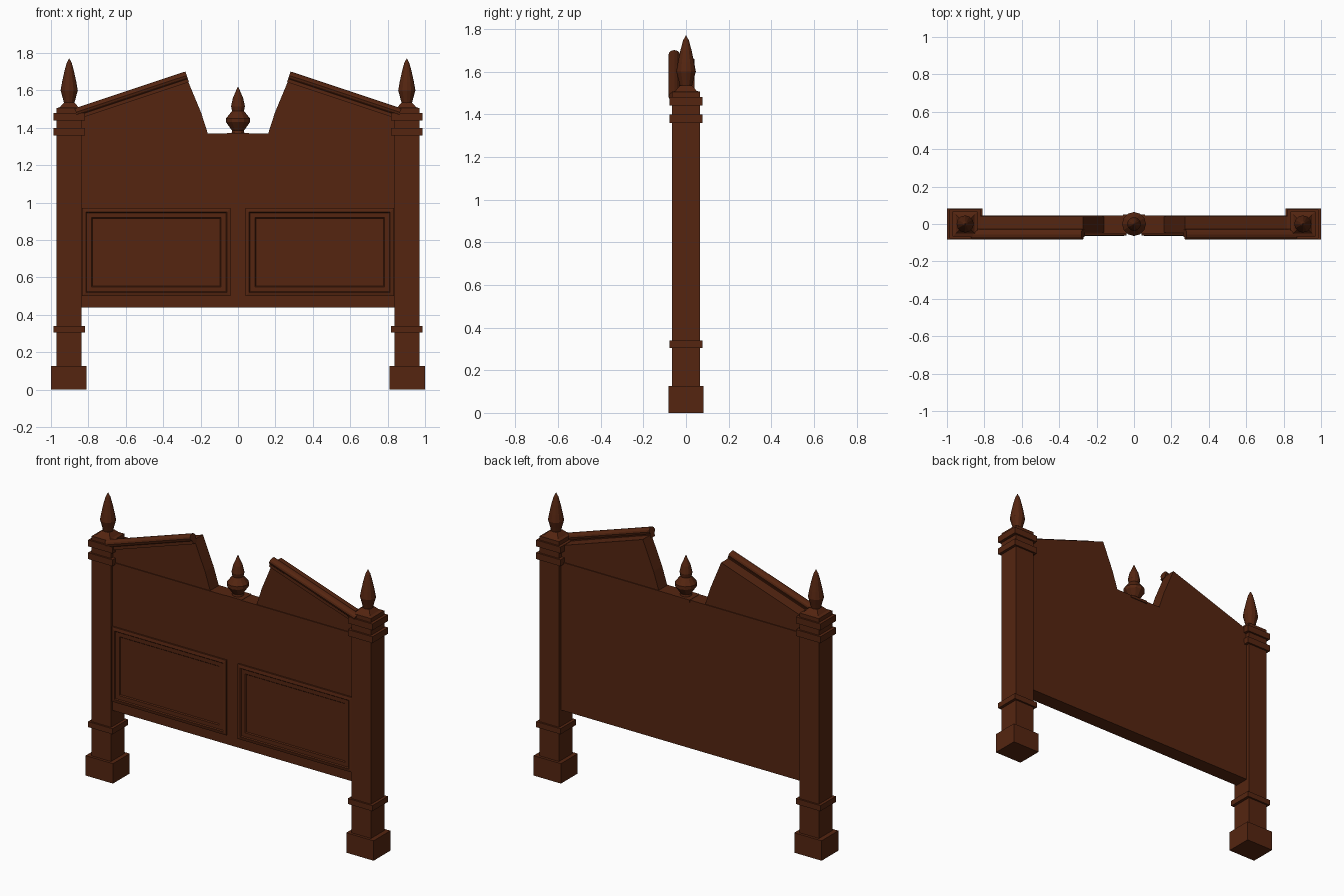
import bpy, bmesh, math
from mathutils import Vector

cube = bpy.data.objects.get("Cube")
if cube:
    bpy.data.objects.remove(cube, do_unlink=True)

wood = bpy.data.materials.new("dark_red_wood")
wood.use_nodes = True
COLOUR = (0.09, 0.0185, 0.0053, 1)
wood.diffuse_color = COLOUR
wood.node_tree.nodes["Principled BSDF"].inputs["Base Color"].default_value = COLOUR


def finish(name, bm):
    bmesh.ops.recalc_face_normals(bm, faces=bm.faces)
    mesh = bpy.data.meshes.new(name)
    bm.to_mesh(mesh)
    bm.free()
    mesh.materials.append(wood)
    obj = bpy.data.objects.new(name, mesh)
    bpy.context.collection.objects.link(obj)
    return obj


def loft(name, rings, cap=True):
    """Skin a list of matching closed loops of points."""
    bm = bmesh.new()
    loops = [[bm.verts.new(p) for p in ring] for ring in rings]
    n = len(loops[0])
    for a, b in zip(loops, loops[1:]):
        for i in range(n):
            j = (i + 1) % n
            bm.faces.new((a[i], a[j], b[j], b[i]))
    if cap:
        bm.faces.new(loops[0])
        bm.faces.new(loops[-1])
    return finish(name, bm)


def rect(cx, cz, hx, hz, y):
    return [(cx + a * hx, y, cz + b * hz)
            for a, b in ((-1, -1), (1, -1), (1, 1), (-1, 1))]


def square_stack(name, cx, levels):
    """Rectangular tiers, each level being (half x, half y, z)."""
    return loft(name, [[(cx + a * hx, b * hy, z)
                for a, b in ((-1, -1), (1, -1), (1, 1), (-1, 1))]
                for hx, hy, z in levels])


def turned(name, cx, profile, sides=12):
    """Faceted turning, each profile point being (radius, z)."""
    rings = [[(cx + r * math.cos(math.tau * i / sides),
               r * math.sin(math.tau * i / sides), z) for i in range(sides)]
             for r, z in profile]
    return loft(name, rings)


def slab(name, outline, y0, y1):
    return loft(name, [[(x, y, z) for x, z in outline] for y in (y0, y1)])


def sloped_moulding(name, s):
    """Rounded rail with a thin fillet below, swept along the gable slope."""
    start, end = Vector((0.273, 0, 1.676)), Vector((0.865, 0, 1.479))
    along = (end - start).normalized()
    up = Vector((-along.z, 0, along.x))
    rail = []
    for i in range(12):
        t = math.tau * i / 12
        rail.append((-0.055 + 0.027 * math.cos(t), 0.004 + 0.022 * math.sin(t)))
    fillet = [(-0.068, -0.034), (-0.03, -0.034), (-0.03, -0.01), (-0.068, -0.01)]
    for part, section in (("rail", rail), ("fillet", fillet)):
        rings = []
        for p in (start, end):
            ring = []
            for y, h in section:
                q = p + up * h
                ring.append((s * q.x, y, q.z))
            rings.append(ring)
        loft(f"{name}_{part}", rings)


# Main board
slab("main_board", [(-0.84, 0.44), (0.84, 0.44), (0.84, 1.37), (-0.84, 1.37)],
     -0.05, 0.045)

for side, s in (("left", 1), ("right", -1)):
    cx = s * 0.9025
    # Post with foot, collars and cap
    square_stack(f"{side}_foot", s * 0.905, [(0.095, 0.083, 0), (0.095, 0.083, 0.125)])
    square_stack(f"{side}_post", cx, [(0.067, 0.066, 0.12), (0.067, 0.066, 1.45)])
    for label, z0, z1 in (("lower", 0.305, 0.34), ("middle", 1.36, 1.40),
                          ("upper", 1.44, 1.48)):
        square_stack(f"{side}_{label}_collar", cx,
                     [(0.085, 0.077, z0), (0.085, 0.077, z1)])
    square_stack(f"{side}_post_cap", cx,
                 [(0.067, 0.066, 1.47), (0.067, 0.066, 1.505),
                  (0.05, 0.05, 1.51), (0.027, 0.027, 1.535)])
    turned(f"{side}_post_finial", cx,
           [(0.026, 1.525), (0.035, 1.56), (0.046, 1.60), (0.038, 1.645),
            (0.026, 1.70), (0.014, 1.745), (0.001, 1.77)])

    # Broken gable and its moulding
    slab(f"{side}_gable", [(s * x, z) for x, z in
         ((0.84, 1.365), (0.16, 1.365), (0.197, 1.48), (0.272, 1.66), (0.84, 1.47))],
         -0.045, 0.04)
    sloped_moulding(f"{side}_gable_moulding", s)

    # Framed panel: stepped moulding around a flat field
    steps = ((0, -0.045), (0, -0.06), (0.02, -0.064), (0.025, -0.058),
             (0.05, -0.058), (0.055, -0.052))
    loft(f"{side}_panel_frame",
         [rect(s * 0.437, 0.735, 0.397 - inset, 0.235 - inset, y)
          for inset, y in steps])

# Centre finial on its small plinth
square_stack("centre_plinth", 0, [(0.06, 0.05, 1.355), (0.06, 0.05, 1.372)])
turned("centre_finial", 0,
       [(0.035, 1.365), (0.032, 1.385), (0.064, 1.43), (0.064, 1.45),
        (0.032, 1.49), (0.037, 1.515), (0.027, 1.56), (0.001, 1.62)])
